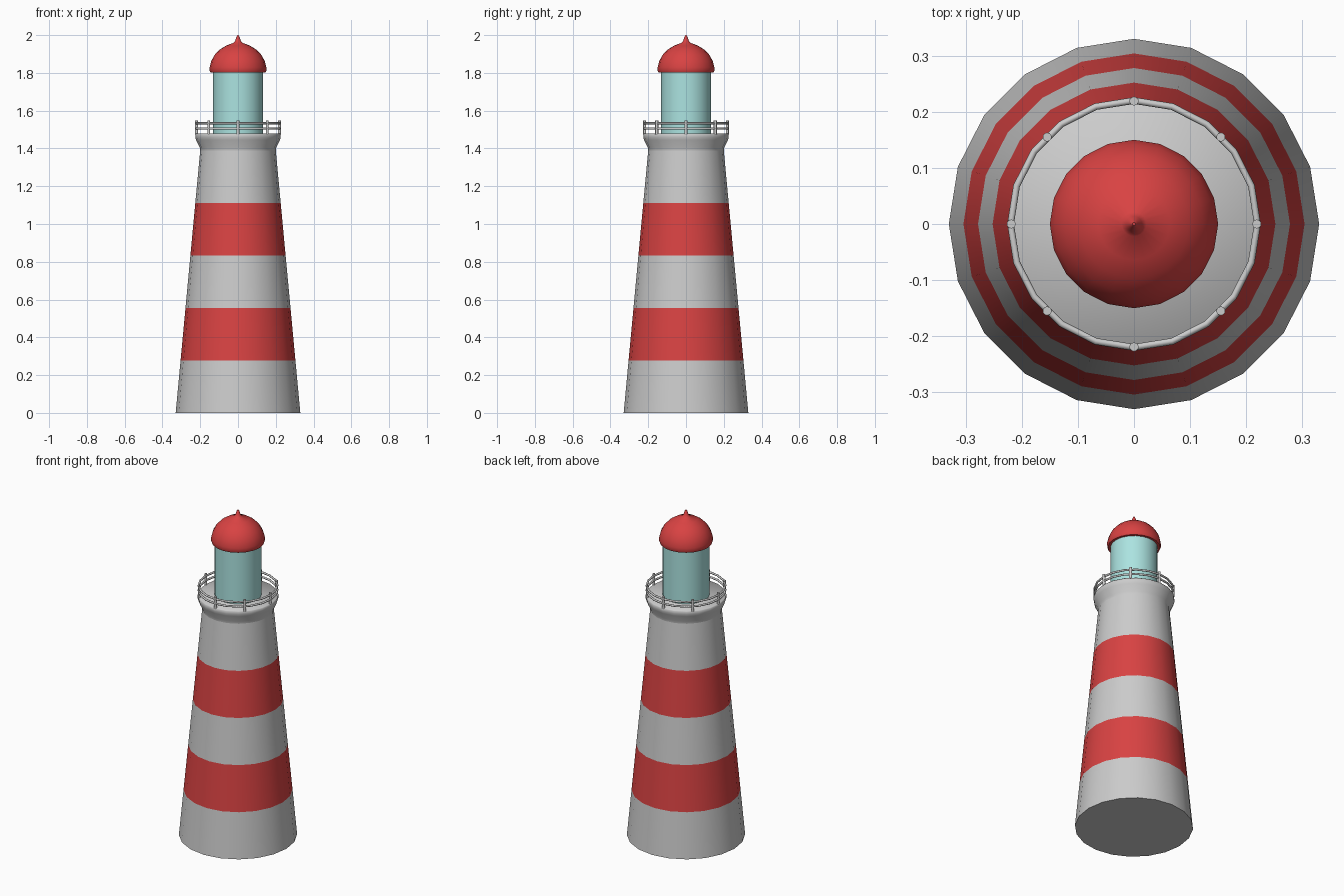
import bpy, bmesh
from math import pi, cos, sin

if "Cube" in bpy.data.objects:
    bpy.data.objects.remove(bpy.data.objects["Cube"])

SIDES = 20


def material(name, rgb):
    m = bpy.data.materials.new(name)
    m.diffuse_color = (*rgb, 1)
    m.use_nodes = True
    m.node_tree.nodes["Principled BSDF"].inputs["Base Color"].default_value = m.diffuse_color
    return m


RED = material("red_paint", (0.69, 0.055, 0.055))
GLASS = material("pale_glass", (0.41, 0.77, 0.75))


def lathe(name, profile, mats=(), band=None, closed=False, smooth=60):
    """Revolve (radius, z) points about z; cap open ends unless profile is closed."""
    bm = bmesh.new()
    rings = [[bm.verts.new((r * cos(2 * pi * i / SIDES), r * sin(2 * pi * i / SIDES), z))
              for i in range(SIDES)] for r, z in profile]
    n = len(rings)
    for k in range(n if closed else n - 1):
        a, b = rings[k], rings[(k + 1) % n]
        for i in range(SIDES):
            j = (i + 1) % SIDES
            f = bm.faces.new((a[i], a[j], b[j], b[i]))
            f.material_index = band(k) if band else 0
    if not closed:
        bm.faces.new(rings[0][::-1])
        bm.faces.new(rings[-1])
    bmesh.ops.recalc_face_normals(bm, faces=bm.faces)
    me = bpy.data.meshes.new(name)
    bm.to_mesh(me)
    bm.free()
    for m in mats:
        me.materials.append(m)
    ob = bpy.data.objects.new(name, me)
    bpy.context.collection.objects.link(ob)
    finish(ob, smooth)
    return ob


def finish(ob, degrees):
    bpy.ops.object.select_all(action='DESELECT')
    ob.select_set(True)
    bpy.context.view_layer.objects.active = ob
    bpy.ops.object.shade_smooth_by_angle(angle=degrees * pi / 180)


# Tapered tower: five equal bands, the second and fourth red
tower = [(0.33 - 0.026 * k, 0.278 * k) for k in range(6)]
lathe("tower", tower, (None, RED), lambda k: k % 2)

# Flared gallery with its deck
lathe("gallery", [(0.2, 1.39), (0.202, 1.405), (0.222, 1.445), (0.226, 1.46),
                  (0.226, 1.475), (0.222, 1.48)])

# Lantern room
lathe("lantern_room", [(0.132, 1.475), (0.132, 1.815)], (GLASS,))

# Domed roof with a pointed finial
lathe("dome_roof", [(0.146, 1.802), (0.15, 1.81), (0.15, 1.83), (0.142, 1.862),
                    (0.124, 1.895), (0.098, 1.922), (0.064, 1.944), (0.022, 1.96),
                    (0.014, 1.972), (0.007, 1.993), (0.003, 2.0)], (RED,))

# Two railing hoops
for name, z in (("lower_rail", 1.505), ("upper_rail", 1.533)):
    hoop = [(0.22 + 0.006 * cos(pi * t / 4), z + 0.006 * sin(pi * t / 4)) for t in range(8)]
    lathe(name, hoop, closed=True)

# Eight railing posts
for i in range(8):
    a = i * pi / 4
    bpy.ops.mesh.primitive_cylinder_add(vertices=10, radius=0.008, depth=0.073,
                                        location=(0.219 * cos(a), 0.219 * sin(a), 1.5105))
    post = bpy.context.object
    post.name = f"railing_post_{i + 1}"
    finish(post, 40)
